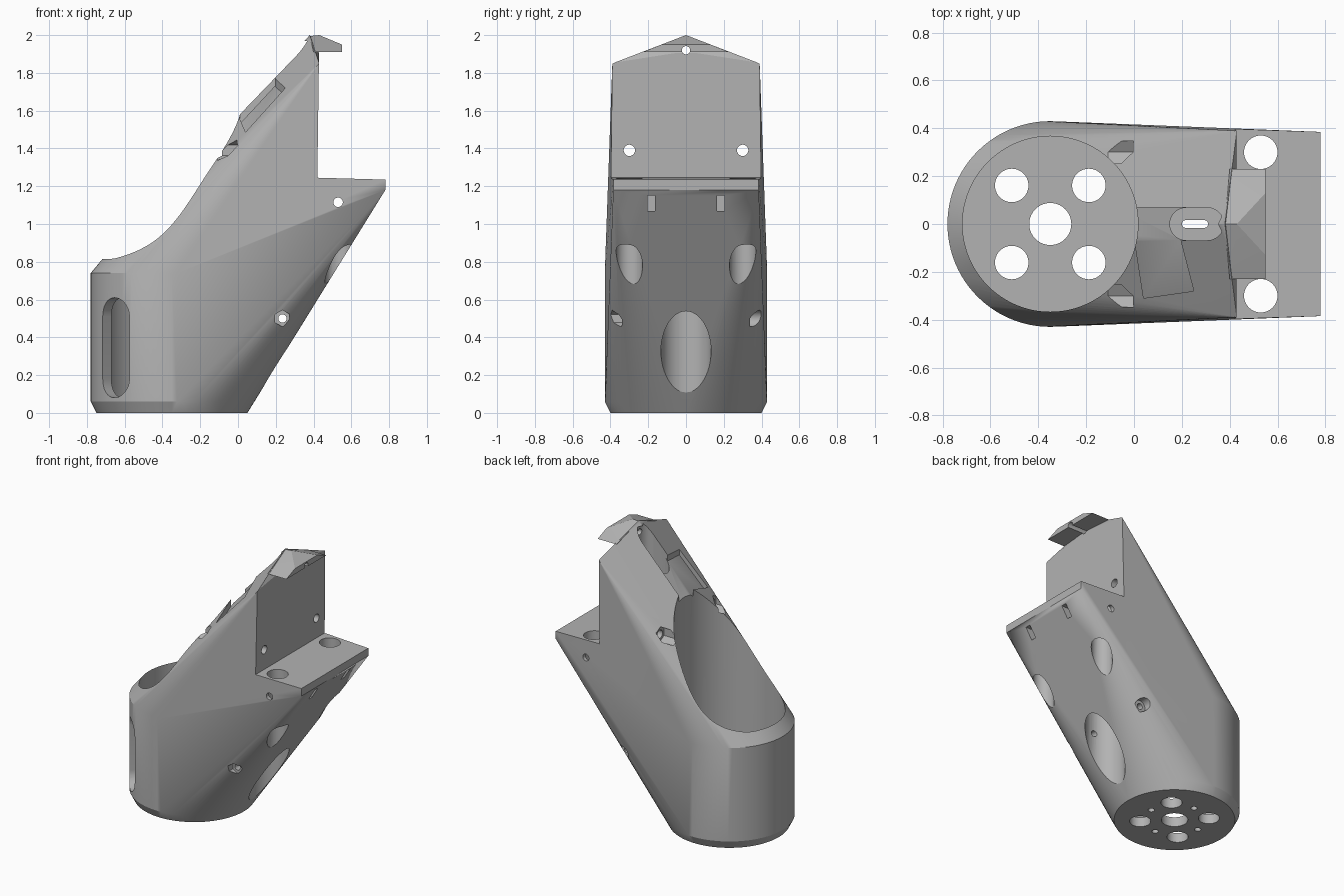
import bpy, bmesh, math
from mathutils import Vector, Matrix

cube = bpy.data.objects.get("Cube")
if cube:
    bpy.data.objects.remove(cube, do_unlink=True)

grey = bpy.data.materials.new("plain_grey")
grey.use_nodes = True
grey.diffuse_color = (0.45, 0.45, 0.45, 1)
grey.node_tree.nodes["Principled BSDF"].inputs["Base Color"].default_value = (0.45, 0.45, 0.45, 1)

CX = -0.35  # axis of the round socket


def finish(name, bm):
    bmesh.ops.recalc_face_normals(bm, faces=bm.faces)
    mesh = bpy.data.meshes.new(name)
    bm.to_mesh(mesh)
    bm.free()
    mesh.materials.append(grey)
    ob = bpy.data.objects.new(name, mesh)
    bpy.context.collection.objects.link(ob)
    return ob


def hull(name, points):
    bm = bmesh.new()
    for p in points:
        bm.verts.new(p)
    out = bmesh.ops.convex_hull(bm, input=bm.verts)
    junk = {g for g in out["geom_interior"] + out["geom_unused"] if isinstance(g, bmesh.types.BMVert)}
    bmesh.ops.delete(bm, geom=list(junk), context="VERTS")
    bmesh.ops.dissolve_limit(bm, angle_limit=0.002, verts=bm.verts, edges=bm.edges)
    return finish(name, bm)


def ring(x, z, r, n=96):
    return [(x + r * math.cos(2 * math.pi * i / n), r * math.sin(2 * math.pi * i / n), z)
            for i in range(n)]


def rod(start, end, r, sides=40):
    """Cylinder or prism between two points."""
    a, b = Vector(start), Vector(end)
    d = b - a
    bm = bmesh.new()
    bmesh.ops.create_cone(bm, cap_ends=True, segments=sides, radius1=r, radius2=r, depth=d.length)
    turn = d.to_track_quat("Z", "Y").to_matrix().to_4x4()
    bmesh.ops.transform(bm, matrix=Matrix.Translation((a + b) / 2) @ turn, verts=bm.verts)
    return finish("cutter", bm)


def box(x, y, z):
    return hull("cutter", [(a, b, c) for a in x for b in y for c in z])


def boolean(target, tool, operation="DIFFERENCE"):
    mod = target.modifiers.new("cut", "BOOLEAN")
    mod.operation = operation
    mod.solver = "EXACT"
    mod.object = tool
    bpy.context.view_layer.objects.active = target
    bpy.ops.object.modifier_apply(modifier=mod.name)
    bpy.data.objects.remove(tool, do_unlink=True)


def roof(x, y):
    """Height of the sloping front face."""
    return 1.59 + 1.08 * x - 0.52 * abs(y)


# Main shell: round foot swept up to the shelf and the gabled top
points = ring(CX, 0, 0.40) + ring(CX, 0.06, 0.43) + ring(CX, 0.74, 0.43) + ring(CX, 0.81, 0.372)
points.append((0.38, 0, 2.0))
for s in (-1, 1):
    points += [(0.78, s * 0.385, 1.18), (0.78, s * 0.385, 1.235), (0.43, s * 0.39, 1.85)]
body = hull("holder_body", points)

# Step behind the upright plate
boolean(body, hull("cutter", [(x, y, z) for y in (-0.6, 0.6)
                              for x, z in ((0.42, 1.245), (0.433, 2.2), (1, 2.2), (1, 1.229))]))

# Lip over the step, its top following the gable
lip = [(0.38, 0, 1.995), (0.43, 0, 2.0)]
for s in (-1, 1):
    lip += [(0.55, s * 0.13, 1.95), (0.55, s * 0.23, 1.91), (0.40, s * 0.23, 1.91)]
boolean(body, hull("top_lip", lip), "UNION")

# Deep round socket
boolean(body, rod((CX, 0, 0.07), (CX, 0, 2.5), 0.367, 96))

# Floor openings and small blind holes between them
boolean(body, rod((CX, 0, -0.1), (CX, 0, 0.2), 0.088))
for i in range(4):
    a = math.pi / 2 * i
    x, y = CX + 0.2 * math.cos(a), 0.2 * math.sin(a)
    boolean(body, rod((x, y, -0.1), (x, y, 0.04), 0.022, 20))
    x, y = CX + 0.228 * math.cos(a + math.pi / 4), 0.228 * math.sin(a + math.pi / 4)
    boolean(body, rod((x, y, -0.1), (x, y, 0.2), 0.07))

# Rounded window through the socket wall on one side
window = []
for z in (0.18, 0.51):
    for i in range(32):
        a = 2 * math.pi * i / 32
        for reach in (0.25, 0.6):
            radial = Vector((-1, -1, 0)).normalized() * reach
            side = Vector((1, -1, 0)).normalized() * 0.1 * math.cos(a)
            window.append(Vector((CX, 0, z + 0.1 * math.sin(a))) + radial + side)
boolean(body, hull("cutter", window))

# Shelf holes, plate bolts with hexagonal seats, and slots under the shelf
for s in (-1, 1):
    boolean(body, rod((0.53, s * 0.30, 0.3), (0.53, s * 0.30, 1.5), 0.07))
    boolean(body, rod((-0.05, s * 0.30, 1.39), (0.6, s * 0.30, 1.39), 0.03, 24))
    boolean(body, rod((-0.25, s * 0.30, 1.39), (0, s * 0.30, 1.39), 0.055, 6))
    boolean(body, box((0.67, 0.9), (s * 0.185 - 0.02, s * 0.185 + 0.02), (1.07, 1.15)))

# Cross bolts, with a hexagonal seat on one end and a round one on the other
boolean(body, rod((0.53, -0.6, 1.115), (0.53, 0.6, 1.115), 0.025, 24))
boolean(body, rod((0.235, -0.6, 0.5), (0.235, 0.6, 0.5), 0.022, 24))
boolean(body, rod((0.235, -0.6, 0.5), (0.235, -0.34, 0.5), 0.044, 6))
boolean(body, rod((0.235, 0.34, 0.5), (0.235, 0.6, 0.5), 0.044, 24))

# Well in the sloping underside
boolean(body, rod((0.25, 0, 0), (0.25, 0, 1.2), 0.133, 48))

# Ridge channel, rounded pocket, wire slot and upper bolt hole
boolean(body, hull("cutter", [(x, y, roof(x, 0) + h) for x in (-0.05, 0.30)
                              for y in (-0.068, 0.068) for h in (-0.07, 0.3)]))


def slot(x0, x1, r, z0, z1):
    boolean(body, hull("cutter", [p for x in (x0 + r, x1 - r) for z in (z0, z1)
                                  for p in ring(x, z, r, 32)]))


slot(0.15, 0.375, 0.068, 1.5, 1.97)
slot(0.2, 0.31, 0.016, 1.1, 1.6)
boolean(body, rod((0.2, 0, 1.92), (0.7, 0, 1.92), 0.022, 24))

# Shallow seat on one side of the ridge
seat = [(0.0, -0.05), (0.19, -0.05), (0.25, -0.28), (0.04, -0.31)]
boolean(body, hull("cutter", [(x, y, roof(x, y) + h) for x, y in seat for h in (-0.035, 0.2)]))

# Smooth curved walls, crisp edges
bpy.ops.object.select_all(action="DESELECT")
body.select_set(True)
bpy.context.view_layer.objects.active = body
bpy.ops.object.shade_smooth_by_angle(angle=math.radians(25))
